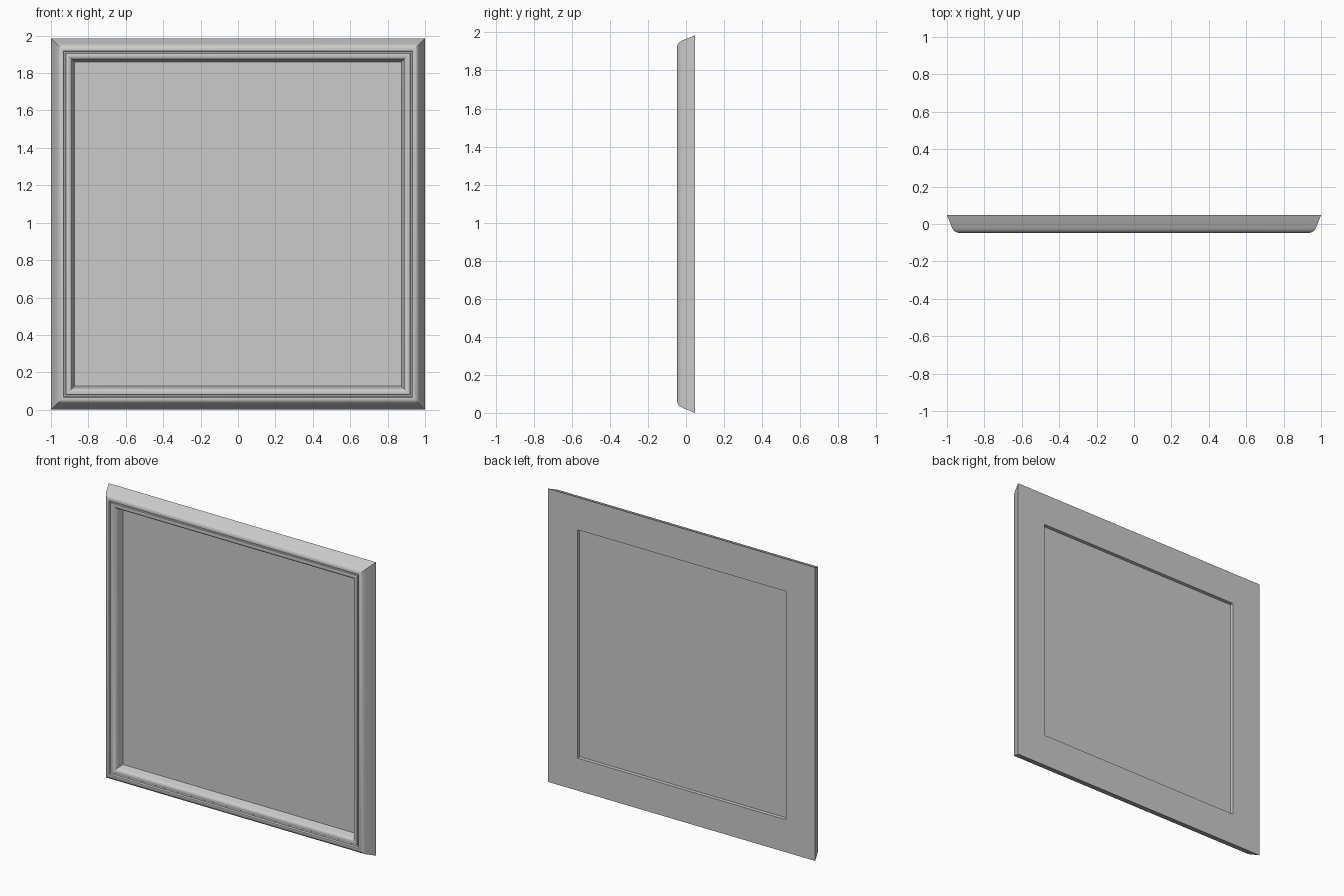
import bpy, bmesh

if "Cube" in bpy.data.objects:
    bpy.data.objects.remove(bpy.data.objects["Cube"])

W, H, D = 1.0, 1.985, 0.047      # half width, height, half depth
PANEL_Y = 0.02


def make_object(name, bm, smooth=False):
    bmesh.ops.recalc_face_normals(bm, faces=bm.faces)
    mesh = bpy.data.meshes.new(name)
    bm.to_mesh(mesh)
    bm.free()
    ob = bpy.data.objects.new(name, mesh)
    bpy.context.collection.objects.link(ob)
    if smooth:
        bpy.ops.object.select_all(action='DESELECT')
        ob.select_set(True)
        bpy.context.view_layer.objects.active = ob
        bpy.ops.object.shade_smooth_by_angle(angle=0.6)
    return ob


def mitred_ring(name, profile, smooth=False):
    """Sweep a closed (inset, y) profile around the rectangle."""
    bm = bmesh.new()
    corners = [[bm.verts.new((sx * (W - i), y, H / 2 + sz * (H / 2 - i)))
                for i, y in profile]
               for sx, sz in ((-1, -1), (1, -1), (1, 1), (-1, 1))]
    n = len(profile)
    for c in range(4):
        a, b = corners[c], corners[(c + 1) % 4]
        for k in range(n):
            m = (k + 1) % n
            bm.faces.new((a[k], b[k], b[m], a[m]))
    return make_object(name, bm, smooth)


# Moulded frame: sloped side, rounded front, groove, inner bead, rebate,
# and a flat backing margin around a smaller rear opening
profile = [
    (0.0, D), (0.028, -0.022), (0.034, -0.032), (0.042, -0.040),
    (0.052, -0.045), (0.060, -D), (0.066, -0.045),
    (0.070, -0.034), (0.078, -0.034),
    (0.081, -0.039), (0.088, -0.041), (0.098, -0.039), (0.107, -0.034),
    (0.112, -0.028), (0.115, -0.010), (0.126, PANEL_Y),
    (0.22, PANEL_Y + 0.002), (0.22, D),
]
mitred_ring("moulded_frame", profile, smooth=True)

# Picture panel, seen from the front and through the rear opening
bm = bmesh.new()
bmesh.ops.create_cube(bm, size=1)
for v in bm.verts:
    v.co.x *= 2 * (W - 0.125)
    v.co.y = PANEL_Y + (0.002 if v.co.y > 0 else -0.001)
    v.co.z = H / 2 + v.co.z * (H - 0.25)
make_object("picture_panel", bm)
